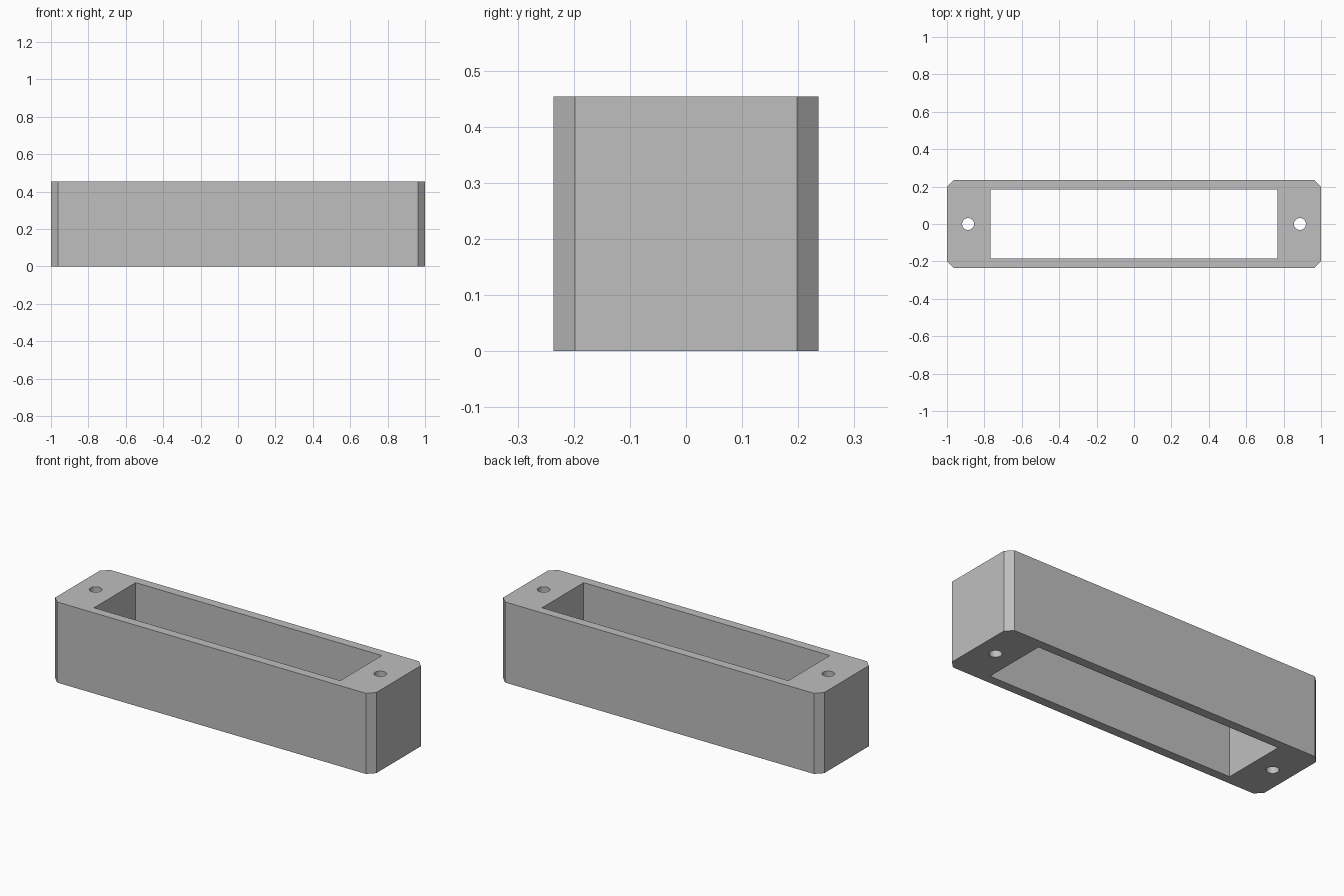
import bpy
import bmesh
import math

cube = bpy.data.objects.get("Cube")
if cube:
    bpy.data.objects.remove(cube, do_unlink=True)

LENGTH, DEPTH, HEIGHT = 2.0, 0.472, 0.454
CHAMFER = 0.038
OPENING = (1.534, 0.37)
HOLE_X, HOLE_RADIUS = 0.887, 0.032

grey = bpy.data.materials.new("plain grey")
grey.use_nodes = True
colour = (0.52, 0.52, 0.52, 1)
grey.diffuse_color = colour
grey.node_tree.nodes["Principled BSDF"].inputs["Base Color"].default_value = colour


def box(name, x, y, z):
    bpy.ops.mesh.primitive_cube_add(size=1, location=(0, 0, HEIGHT / 2))
    obj = bpy.context.object
    obj.name = name
    obj.scale = (x, y, z)
    bpy.ops.object.transform_apply(location=True, rotation=False, scale=True)
    obj.data.materials.append(grey)
    return obj


# Block with chamfered vertical corners
frame = box("spacer_frame", LENGTH, DEPTH, HEIGHT)
bm = bmesh.new()
bm.from_mesh(frame.data)
uprights = [e for e in bm.edges
            if abs(e.verts[0].co.z - e.verts[1].co.z) > HEIGHT / 2]
bmesh.ops.bevel(bm, geom=uprights, offset=CHAMFER, offset_type='OFFSET',
                segments=1, affect='EDGES')
bm.to_mesh(frame.data)
bm.free()

# Cutters for the central opening and the two screw holes
cutters = [box("opening_cutter", *OPENING, HEIGHT * 2)]
for side, name in ((1, "left"), (-1, "right")):
    bpy.ops.mesh.primitive_cylinder_add(
        vertices=32, radius=HOLE_RADIUS, depth=HEIGHT * 2,
        location=(side * HOLE_X, 0, HEIGHT / 2))
    hole = bpy.context.object
    hole.name = name + "_screw_hole_cutter"
    hole.data.materials.append(grey)
    cutters.append(hole)

# Cut through the block, then discard the cutters
bpy.ops.object.select_all(action='DESELECT')
frame.select_set(True)
bpy.context.view_layer.objects.active = frame
for cutter in cutters:
    cutter.hide_render = True
    cut = frame.modifiers.new(cutter.name, 'BOOLEAN')
    cut.operation = 'DIFFERENCE'
    cut.solver = 'EXACT'
    cut.object = cutter
    bpy.ops.object.modifier_apply(modifier=cut.name)
for cutter in cutters:
    bpy.data.objects.remove(cutter, do_unlink=True)

# Round hole walls, crisp edges elsewhere
bpy.ops.object.shade_smooth_by_angle(angle=math.radians(30))
